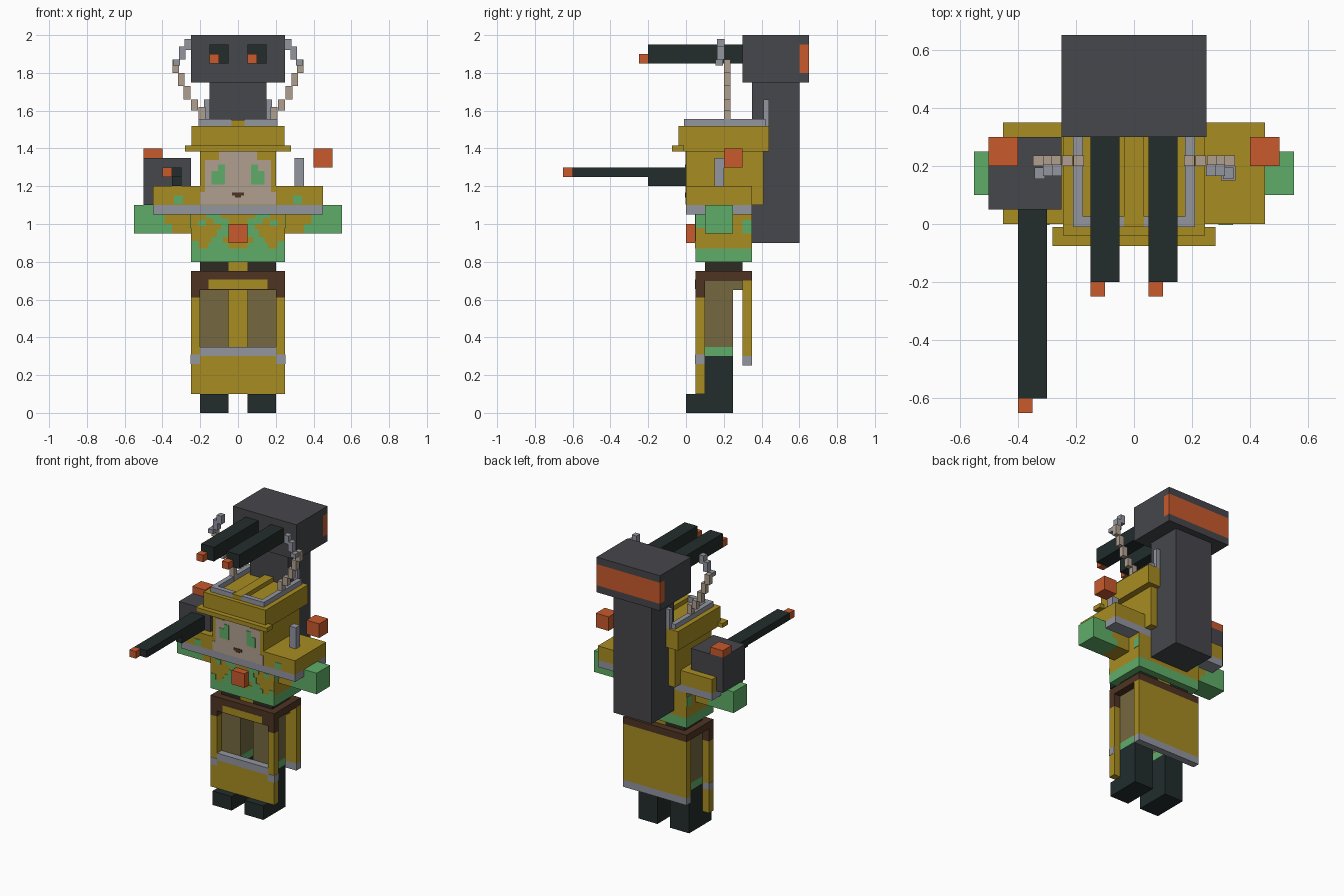
import bpy, bmesh


def srgb(h):
    c = [int(h[i:i + 2], 16) / 255 for i in (0, 2, 4)]
    return [v / 12.92 if v <= 0.04045 else ((v + 0.055) / 1.055) ** 2.4 for v in c] + [1]


MATS = {}
for mat_name, code in dict(mustard="a88c22", dark_grey="46474c", black_green="222d2c",
                           orange="c85a2c", green="5fae68", light_grey="9496a0",
                           tan="b0a090", brown="4e3422", olive="756840",
                           dark_brown="2f2a22").items():
    MATS[mat_name] = bpy.data.materials.new(mat_name)
    MATS[mat_name].diffuse_color = srgb(code)


def boxes(name, mat, *spans, mirror=False):
    """One object made of boxes, each given as (x0, x1, y0, y1, z0, z1)."""
    bm = bmesh.new()
    spans = list(spans)
    if mirror:
        spans += [(-s[1], -s[0]) + tuple(s[2:]) for s in spans]
    for x0, x1, y0, y1, z0, z1 in spans:
        for v in bmesh.ops.create_cube(bm, size=1)["verts"]:
            v.co.x = x0 if v.co.x < 0 else x1
            v.co.y = y0 if v.co.y < 0 else y1
            v.co.z = z0 if v.co.z < 0 else z1
    me = bpy.data.meshes.new(name)
    bm.to_mesh(me)
    bm.free()
    me.materials.append(MATS[mat])
    ob = bpy.data.objects.new(name, me)
    bpy.context.collection.objects.link(ob)
    return ob


def paint(name, mat, y, *rects, mirror=True):
    """Thin front-facing plates (x0, x1, z0, z1) on the plane y."""
    boxes(name, mat, *[(a, b, y - 0.003, y + 0.003, c, d) for a, b, c, d in rects],
          mirror=mirror)


# Legs and feet
boxes("boots", "black_green", (.05, .20, .10, .25, 0, .30), (.05, .20, 0, .10, 0, .10), mirror=True)
boxes("socks", "green", (.05, .20, .10, .25, .30, .35), mirror=True)
boxes("trousers", "olive", (.05, .20, .10, .25, .35, .65), (.05, .20, .10, .30, .65, .72), mirror=True)
boxes("waist", "dark_brown", (.05, .20, .10, .30, .72, .80), mirror=True)
boxes("waist_centre", "mustard", (-.05, .05, .10, .30, .70, .80))

# Skirt: belt ring, front panel with window, rear panel
boxes("belt", "brown", (-.25, .25, .05, .10, .70, .75), (-.25, .25, .30, .35, .70, .75),
      (-.25, -.20, .10, .30, .70, .75), (.20, .25, .10, .30, .70, .75),
      (-.25, -.20, .05, .10, .61, .70), (.20, .25, .05, .10, .61, .70))
boxes("belt_front", "brown", (-.20, .20, .05, .10, .65, .70))
paint("front_arch", "mustard", .05, (-.155, .155, .655, .705), mirror=False)
boxes("front_panel", "mustard", (-.25, .25, .05, .10, .10, .30))
boxes("front_panel_sides", "mustard", (.20, .25, .05, .10, .30, .61), mirror=True)
boxes("front_trim", "light_grey", (-.20, .20, .05, .10, .30, .35))
boxes("front_trim_ends", "light_grey", (.20, .252, .048, .10, .26, .31), mirror=True)
boxes("rear_panel", "mustard", (-.25, .25, .30, .35, .30, .70))
boxes("rear_trim", "light_grey", (-.25, .25, .30, .35, .25, .30))

# Torso with camouflage patches
boxes("torso", "mustard", (-.25, .25, .05, .35, .87, 1.05))
boxes("torso_hem", "green", (-.25, .25, .05, .35, .80, .87))
paint("chest_camouflage", "green", .05,
      (.05, .16, .87, .90), (.08, .14, .90, .93), (.05, .11, .93, .97),
      (.03, .09, .97, 1.0), (.05, .13, 1.0, 1.03), (.09, .17, 1.03, 1.05),
      (.21, .25, .87, .91), (.17, .21, .99, 1.02))
boxes("side_camouflage", "green", (.247, .253, .05, .10, .98, 1.05),
      (.247, .253, .30, .35, .95, 1.02), mirror=True)
boxes("chest_button", "orange", (-.05, .05, 0, .05, .90, 1.0))

# Shoulders and arms
boxes("collar", "light_grey", (-.45, .45, 0, .35, 1.05, 1.10))
boxes("shoulders", "mustard", (.20, .45, 0, .35, 1.10, 1.20), mirror=True)
paint("shoulder_patches", "green", 0, (.29, .34, 1.105, 1.15))
boxes("sleeves", "mustard", (.25, .35, .10, .25, .95, 1.0), (.25, .39, .10, .25, 1.0, 1.05), mirror=True)
boxes("arms", "green", (.35, .55, .10, .25, .95, 1.0), (.39, .55, .10, .25, 1.0, 1.10), mirror=True)
boxes("shoulder_post", "light_grey", (.30, .35, .15, .20, 1.20, 1.35))
boxes("floating_cube", "orange", (.40, .50, .20, .30, 1.30, 1.40))

# Head and face
boxes("head", "mustard", (-.20, .20, 0, .41, 1.10, 1.40))
paint("face", "tan", 0, (-.20, .20, 1.102, 1.17), (-.175, .175, 1.17, 1.34),
      (-.10, .10, 1.34, 1.385), mirror=False)
paint("eyes", "green", -.003, (.07, .105, 1.21, 1.315), (.105, .14, 1.21, 1.28))
paint("mouth", "brown", -.003, (-.032, .032, 1.15, 1.168), (-.016, .016, 1.14, 1.15), mirror=False)

# Helmet
boxes("helmet", "mustard", (-.245, .245, -.04, .44, 1.385, 1.52))
boxes("helmet_brim", "mustard", (-.28, .28, -.075, -.01, 1.385, 1.415))
boxes("helmet_ridge", "mustard", (-.035, .035, -.01, .42, 1.52, 1.55))
boxes("helmet_rail", "light_grey", (.175, .21, -.01, .42, 1.52, 1.555),
      (.035, .175, -.01, .025, 1.52, 1.555), mirror=True)
boxes("helmet_rear_posts", "light_grey", (.15, .18, .41, .44, 1.52, 1.66), mirror=True)

# Curved antennae of small blocks
lower = [(.19, 1.53, 1.62), (.23, 1.60, 1.66), (.27, 1.66, 1.73), (.30, 1.73, 1.80), (.33, 1.80, 1.87)]
upper = [(.325, 1.84, 1.87, .17), (.295, 1.87, 1.94, .18), (.265, 1.92, 1.98, .18)]
boxes("antenna_lower", "tan",
      *[(x - .018, x + .018, .20, .235, a, b) for x, a, b in lower], mirror=True)
boxes("antenna_upper", "light_grey",
      *[(x - .018, x + .018, y - .015, y + .025, a, b) for x, a, b, y in upper], mirror=True)

# Back turret with twin barrels
boxes("turret_column", "dark_grey", (-.15, .15, .35, .60, .90, 1.75))
boxes("turret_box", "dark_grey", (-.25, .25, .30, .60, 1.75, 2.0),
      (-.25, .25, .60, .65, 1.75, 1.80), (-.25, .25, .60, .65, 1.95, 2.0))
boxes("turret_rear_band", "orange", (-.25, .25, .60, .65, 1.80, 1.95))
boxes("turret_barrels", "black_green", (.05, .15, -.20, .30, 1.85, 1.95), mirror=True)
boxes("turret_barrel_tips", "orange", (-.15, -.10, -.25, -.20, 1.85, 1.90),
      (.05, .10, -.25, -.20, 1.85, 1.90))

# Shoulder gun
boxes("gun_box", "dark_grey", (-.50, -.25, .05, .30, 1.10, 1.35))
boxes("gun_cap", "orange", (-.50, -.40, .20, .30, 1.35, 1.40))
boxes("gun_barrel", "black_green", (-.40, -.30, -.60, .05, 1.25, 1.30),
      (-.35, -.30, -.20, .05, 1.20, 1.25))
boxes("gun_tip", "orange", (-.40, -.35, -.65, -.60, 1.25, 1.30))
